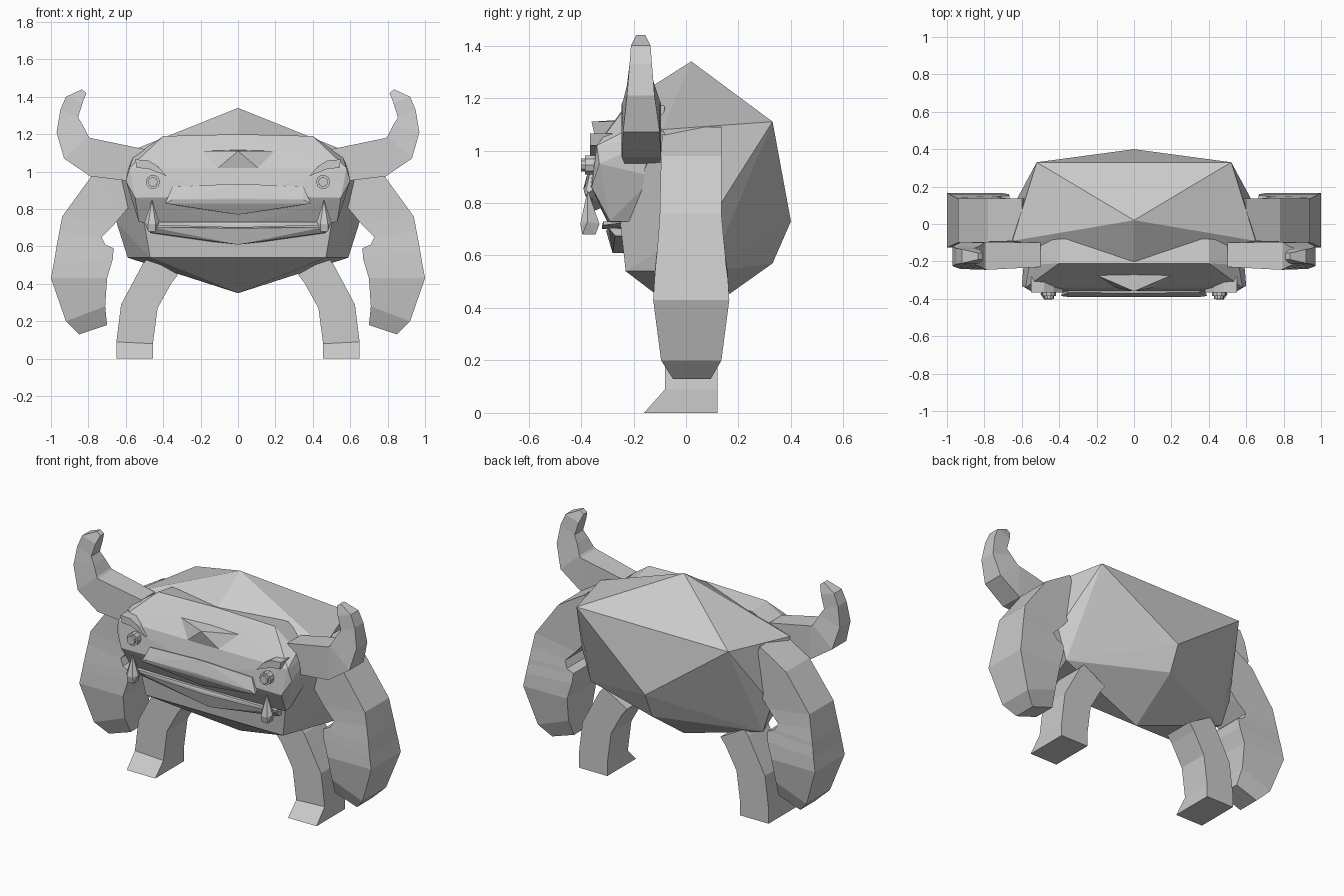
import bpy, bmesh, math
from mathutils import Vector

grey = bpy.data.materials.new("stone_grey")
grey.diffuse_color = (0.6, 0.6, 0.6, 1)


def finish(bm, name):
    bmesh.ops.recalc_face_normals(bm, faces=bm.faces[:])
    me = bpy.data.meshes.new(name)
    bm.to_mesh(me)
    bm.free()
    me.materials.append(grey)
    ob = bpy.data.objects.new(name, me)
    bpy.context.scene.collection.objects.link(ob)
    return ob


def hull(name, pts, both=True):
    """Faceted solid around points, mirrored over x when asked."""
    allp = set(pts)
    if both:
        allp |= {(-x, y, z) for x, y, z in pts}
    bm = bmesh.new()
    for p in sorted(allp):
        bm.verts.new(p)
    res = bmesh.ops.convex_hull(bm, input=bm.verts[:])
    junk = [v for v in res["geom_interior"] + res["geom_unused"]
            if isinstance(v, bmesh.types.BMVert)]
    bmesh.ops.delete(bm, geom=list(set(junk)), context='VERTS')
    return finish(bm, name)


def limb(name, rings, side):
    """Four-sided tube; ring = inner x, inner z, outer x, outer z, y front, y back."""
    bm = bmesh.new()
    loops = []
    for ix, iz, ox, oz, yf, yb in rings:
        loops.append([bm.verts.new((side * x, y, z)) for x, y, z in
                      ((ix, yf, iz), (ox, yf, oz), (ox, yb, oz), (ix, yb, iz))])
    for a, b in zip(loops, loops[1:]):
        for i in range(4):
            j = (i + 1) % 4
            bm.faces.new((a[i], a[j], b[j], b[i]))
    bm.faces.new(loops[0])
    bm.faces.new(loops[-1])
    return finish(bm, name)


def plate(name, outline, y0, y1, side):
    """Outline in x and z, given thickness along y."""
    bm = bmesh.new()
    f = [bm.verts.new((side * x, y0, z)) for x, z in outline]
    b = [bm.verts.new((side * x, y1, z)) for x, z in outline]
    n = len(f)
    bm.faces.new(f)
    bm.faces.new(b)
    for i in range(n):
        j = (i + 1) % n
        bm.faces.new((f[i], f[j], b[j], b[i]))
    return finish(bm, name)


# Boulder-like body
hull("body", [
    (0, .02, 1.34), (.52, .33, 1.11), (.65, -.09, 1.08), (0, -.20, 1.20),
    (0, .40, .73), (0, .33, .57), (0, .02, .35),
    (.65, .09, .73), (.59, .09, .54), (.47, -.23, .54), (0, -.23, .57),
    (.50, -.25, .72)])

# Head slab with sloping forehead and undercut mouth
hull("head", [
    (.40, -.21, 1.19), (0, -.21, 1.20), (.56, -.22, 1.08),
    (.58, -.34, 1.02), (.60, -.33, .95), (.55, -.36, .86), (0, -.37, .87),
    (.53, -.29, .73), (0, -.29, .71),
    (.40, -.08, 1.17), (.58, -.10, 1.05), (.58, -.12, .90), (.50, -.12, .73)])

# Nose wedge
hull("nose", [(0, -.36, 1.11), (.22, -.265, 1.11), (.13, -.335, 1.0),
              (0, -.20, 1.12), (0, -.25, 1.0)])

# Raised upper lip
hull("upper_lip", [(.35, -.365, .92), (0, -.37, .935), (.39, -.385, .83),
                   (.35, -.39, .85), (0, -.39, .86), (.30, -.355, .815),
                   (0, -.35, .77), (.36, -.28, .90), (0, -.28, .80)])

# Thin mouth rim and lower jaw
hull("mouth_rim", [(.48, -.315, .73), (0, -.32, .715), (.48, -.315, .715),
                   (0, -.32, .70), (.48, -.20, .73), (0, -.20, .70)])
hull("lower_jaw", [(.47, -.295, .705), (0, -.305, .695), (.47, -.27, .675),
                   (0, -.28, .61), (.47, -.15, .70), (.45, -.15, .66),
                   (0, -.22, .61)])

for side, tag in ((1, "right"), (-1, "left")):
    # Horns
    limb("horn_" + tag, [
        (.50, 1.12, .50, .94, -.23, -.10), (.79, 1.18, .79, .975, -.245, -.095),
        (.80, 1.19, .93, 1.07, -.24, -.10), (.83, 1.25, .97, 1.21, -.225, -.12),
        (.855, 1.29, .95, 1.33, -.215, -.13), (.83, 1.37, .92, 1.40, -.21, -.135),
        (.81, 1.42, .835, 1.44, -.19, -.155)], side)

    # Heavy arms
    limb("arm_" + tag, [
        (.52, .88, .60, 1.09, -.09, .135), (.61, .78, .78, .98, -.095, .135),
        (.66, .72, .94, .76, -.10, .135), (.73, .65, .955, .68, -.105, .142),
        (.71, .61, .97, .60, -.112, .15), (.665, .59, .975, .57, -.115, .152),
        (.67, .53, .985, .51, -.12, .16), (.70, .43, 1.0, .43, -.125, .165),
        (.71, .28, .92, .20, -.095, .135), (.70, .18, .85, .13, -.05, .095)], side)

    # Legs with forward-flared feet
    limb("leg_" + tag, [
        (.32, .45, .48, .54, -.08, .12), (.355, .405, .51, .505, -.08, .12),
        (.43, .27, .625, .29, -.08, .12), (.455, .08, .65, .09, -.08, .12),
        (.455, 0, .65, 0, -.16, .12)], side)

    # Eyes: round socket and raised pupil
    for part, r, y0, y1 in (("eye", .038, -.385, -.31), ("pupil", .026, -.40, -.37)):
        ring = [(.455 + r * math.cos(k * math.tau / 10),
                 .945 + r * math.sin(k * math.tau / 10)) for k in range(10)]
        plate(part + "_" + tag, ring, y0, y1, side)

    # Arched brow
    plate("brow_" + tag, [(.38, .975), (.43, 1.03), (.48, 1.06), (.55, 1.065),
                          (.54, 1.02), (.48, 1.015), (.43, .995)], -.365, -.28, side)

    # Tusk pointing up from the jaw
    tusk = hull("tusk_" + tag, [
        (.46 * side, -.375, .85)] + [
        ((.46 + dx) * side, -.375 + dy, z)
        for dx, dy, z in ((-.04, 0, .73), (.04, 0, .73), (-.02, -.028, .72),
                          (.02, -.028, .72), (-.02, .045, .72), (.02, .045, .72),
                          (-.02, -.02, .68), (.02, -.02, .68),
                          (-.02, .03, .68), (.02, .03, .68))], both=False)
